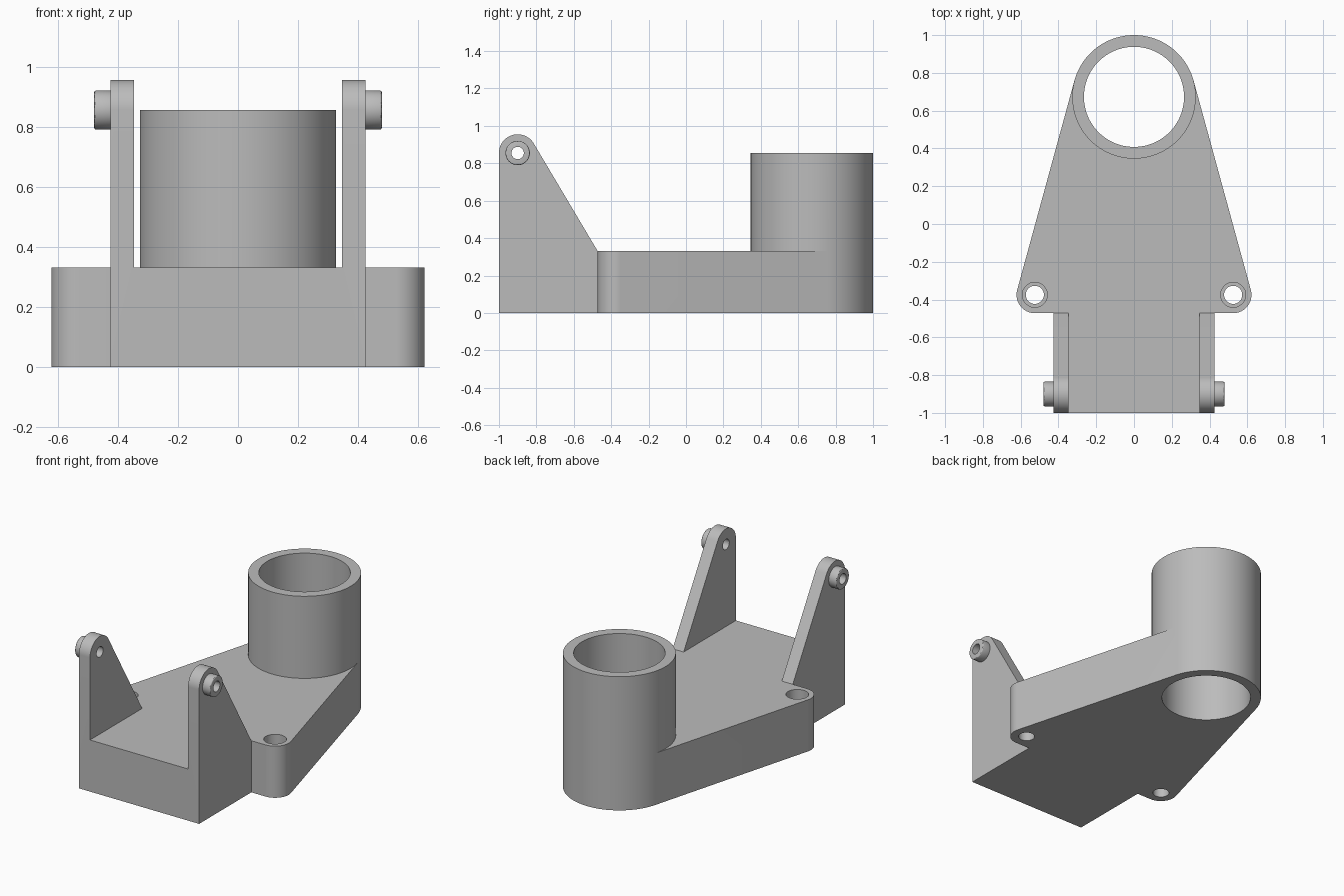
import bpy, bmesh, math
from mathutils import Vector

cube = bpy.data.objects.get("Cube")
if cube:
    bpy.data.objects.remove(cube, do_unlink=True)

grey = bpy.data.materials.new("plain grey")
grey.use_nodes = True
COLOUR = (0.5, 0.5, 0.5, 1)
grey.diffuse_color = COLOUR
grey.node_tree.nodes["Principled BSDF"].inputs["Base Color"].default_value = COLOUR

BASE_TOP, TUBE_TOP = 0.33, 0.855
TUBE_Y, TUBE_R, BORE_R = 0.673, 0.327, 0.265
EAR, EAR_R = Vector((0.525, -0.375)), 0.097
ARM_IN, ARM_OUT, SHOULDER_Y = 0.347, 0.425, -0.472
PIVOT, PIVOT_R = Vector((-0.9, 0.855)), 0.1


def arc(centre, r, start, end, n):
    """Points along a circular arc, both ends included."""
    return [(centre[0] + r * math.cos(start + (end - start) * i / n),
             centre[1] + r * math.sin(start + (end - start) * i / n))
            for i in range(n + 1)]


def circle(centre, r, n=64):
    return arc(centre, r, 0, math.tau, n)[:-1]


def prism(name, points, lo, hi, axis="z"):
    """Extrude a closed 2D outline along z (xy outline) or x (yz outline)."""
    bm = bmesh.new()
    place = (lambda p, w: (p[0], p[1], w)) if axis == "z" else (lambda p, w: (w, p[0], p[1]))
    rings = [[bm.verts.new(place(p, w)) for p in points] for w in (lo, hi)]
    bm.faces.new(rings[0])
    bm.faces.new(rings[1])
    for i in range(len(points)):
        j = (i + 1) % len(points)
        bm.faces.new((rings[0][i], rings[0][j], rings[1][j], rings[1][i]))
    bmesh.ops.recalc_face_normals(bm, faces=bm.faces)
    mesh = bpy.data.meshes.new(name)
    bm.to_mesh(mesh)
    bm.free()
    mesh.materials.append(grey)
    obj = bpy.data.objects.new(name, mesh)
    bpy.context.collection.objects.link(obj)
    return obj


def apply(obj, mod):
    bpy.ops.object.select_all(action="DESELECT")
    bpy.context.view_layer.objects.active = obj
    obj.select_set(True)
    bpy.ops.object.modifier_apply(modifier=mod.name)


def combine(obj, other, operation):
    mod = obj.modifiers.new("combine", "BOOLEAN")
    mod.operation, mod.solver, mod.object = operation, "EXACT", other
    apply(obj, mod)
    bpy.data.objects.remove(other, do_unlink=True)


def finish(obj):
    """Merge flat regions and shade curved walls smoothly."""
    bm = bmesh.new()
    bm.from_mesh(obj.data)
    bmesh.ops.remove_doubles(bm, verts=bm.verts, dist=0.0001)
    bmesh.ops.dissolve_limit(bm, angle_limit=math.radians(0.5), verts=bm.verts, edges=bm.edges)
    bm.to_mesh(obj.data)
    bm.free()
    bpy.ops.object.select_all(action="DESELECT")
    bpy.context.view_layer.objects.active = obj
    obj.select_set(True)
    bpy.ops.object.shade_smooth_by_angle(angle=math.radians(30))


# Base plate: tube end, tangent flanks, rounded ears and a square front block
tube_centre = Vector((0, TUBE_Y))
span = EAR - tube_centre
tangent = math.atan2(span.y, span.x) + math.acos((TUBE_R - EAR_R) / span.length)
back_arc = arc(tube_centre, TUBE_R, tangent, math.pi - tangent, 64)
right_half = [(ARM_OUT, -1), (ARM_OUT, SHOULDER_Y)] + arc(EAR, EAR_R, -math.pi / 2, tangent, 32)
left_half = [(-x, y) for x, y in reversed(right_half)]
body = prism("bracket_body", right_half + back_arc + left_half, 0, BASE_TOP)

# Upright tube
front_arc = arc(tube_centre, TUBE_R, math.pi - tangent, math.tau + tangent, 80)
combine(body, prism("tube", back_arc + front_arc[1:-1], BASE_TOP, TUBE_TOP), "UNION")

# Pivot arms: straight front edge, round top, sloping back edge
foot = Vector((SHOULDER_Y, BASE_TOP))
span = foot - PIVOT
slope = math.atan2(span.y, span.x) + math.acos(PIVOT_R / span.length)
arm_outline = [(-1, BASE_TOP), tuple(foot)] + arc(PIVOT, PIVOT_R, slope, math.pi, 32)
for side in (-1, 1):
    combine(body, prism("arm", arm_outline, side * ARM_IN, side * ARM_OUT, "x"), "UNION")

# Bore, stepped ear holes and pivot holes
combine(body, prism("bore", circle(tube_centre, BORE_R, 128), -0.1, 1), "DIFFERENCE")
for side in (-1, 1):
    ear = (side * EAR.x, EAR.y)
    combine(body, prism("ear_hole", circle(ear, 0.048), -0.1, 0.5), "DIFFERENCE")
    combine(body, prism("ear_counterbore", circle(ear, 0.066), 0.17, 0.5), "DIFFERENCE")
    combine(body, prism("arm_hole", circle(PIVOT, 0.033), side * 0.3, side * 0.5, "x"), "DIFFERENCE")
finish(body)

# Pivot bosses on the outer faces of the arms
for side, label in ((-1, "right"), (1, "left")):
    boss = prism(label + "_pivot_boss", circle(PIVOT, 0.065), side * 0.415, side * 0.479, "x")
    bevel = boss.modifiers.new("soft edge", "BEVEL")
    bevel.width, bevel.segments = 0.006, 3
    apply(boss, bevel)
    combine(boss, prism("boss_hole", circle(PIVOT, 0.033), side * 0.3, side * 0.6, "x"), "DIFFERENCE")
    finish(boss)
